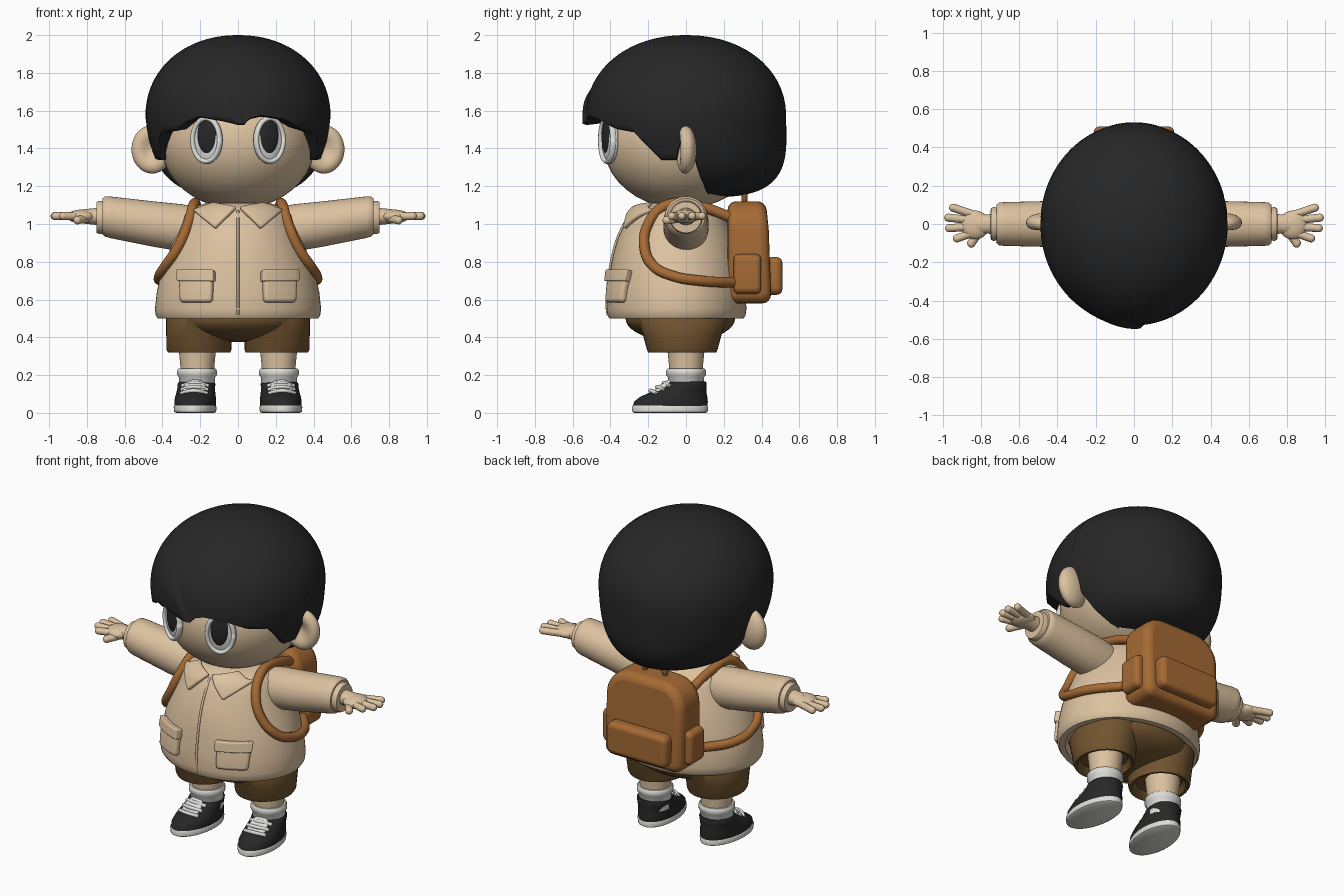
import bpy, bmesh, math
from mathutils import Vector, Matrix

if "Cube" in bpy.data.objects:
    bpy.data.objects.remove(bpy.data.objects["Cube"])


def material(name, r, g, b):
    m = bpy.data.materials.new(name)
    m.use_nodes = True
    m.diffuse_color = (r, g, b, 1)
    m.node_tree.nodes["Principled BSDF"].inputs["Base Color"].default_value = (r, g, b, 1)
    return m


TAN = material("warm tan", .72, .54, .35)
BLACK = material("soft black", .02, .02, .02)
WHITE = material("off white", .72, .72, .69)
BROWN = material("dark brown", .17, .09, .03)
LEATHER = material("leather orange", .38, .145, .035)


def finish(name, bm, mat, angle=50):
    bmesh.ops.remove_doubles(bm, verts=bm.verts, dist=1e-5)
    bmesh.ops.recalc_face_normals(bm, faces=bm.faces)
    me = bpy.data.meshes.new(name)
    bm.to_mesh(me)
    bm.free()
    me.materials.append(mat)
    me.shade_smooth()
    me.set_sharp_from_angle(angle=math.radians(angle))
    ob = bpy.data.objects.new(name, me)
    bpy.context.collection.objects.link(ob)
    return ob


def skin_rings(bm, rings):
    """Bridge equal rings of points into a closed tube."""
    rows = [[bm.verts.new(p) for p in ring] for ring in rings]
    n = len(rows[0])
    for a, b in zip(rows, rows[1:]):
        for i in range(n):
            j = (i + 1) % n
            bm.faces.new((a[i], a[j], b[j], b[i]))
    bm.faces.new(rows[0])
    bm.faces.new(rows[-1])


def loft(name, rings, mat, axis="z", n=40):
    """Ellipses (position, centre u, centre v, radius u, radius v) along an axis."""
    loops = []
    for w, cu, cv, ru, rv in rings:
        loop = []
        for i in range(n):
            t = math.tau * i / n
            u, v = cu + ru * math.cos(t), cv + rv * math.sin(t)
            loop.append((u, v, w) if axis == "z" else (w, u, v))
        loops.append(loop)
    bm = bmesh.new()
    skin_rings(bm, loops)
    return finish(name, bm, mat)


def ellipsoid(name, c, r, mat, rot=(0, 0, 0)):
    bm = bmesh.new()
    bmesh.ops.create_uvsphere(bm, u_segments=36, v_segments=20, radius=1)
    bmesh.ops.scale(bm, vec=r, verts=bm.verts)
    ob = finish(name, bm, mat)
    ob.location, ob.rotation_euler = c, rot
    return ob


def tube(name, pts, radius, mat):
    cu = bpy.data.curves.new(name, "CURVE")
    cu.dimensions = "3D"
    cu.bevel_depth, cu.bevel_resolution, cu.resolution_u = radius, 4, 8
    cu.use_fill_caps = True
    sp = cu.splines.new("BEZIER")
    sp.bezier_points.add(len(pts) - 1)
    for bp, p in zip(sp.bezier_points, pts):
        bp.co = p
        bp.handle_left_type = bp.handle_right_type = "AUTO"
    cu.materials.append(mat)
    ob = bpy.data.objects.new(name, cu)
    bpy.context.collection.objects.link(ob)
    return ob


def interp(table, t):
    for a, b in zip(table, table[1:]):
        if t <= b[0]:
            f = max(0, (t - a[0]) / (b[0] - a[0]))
            return [p + (q - p) * f for p, q in zip(a[1:], b[1:])]
    return list(table[-1][1:])


def bevel(ob, width, segments=3):
    m = ob.modifiers.new("soft edges", "BEVEL")
    m.width, m.segments, m.limit_method, m.angle_limit = width, segments, "ANGLE", math.radians(40)


def block(name, c, w, d, h, r_top, r_low, mat, soft):
    """Upright slab with rounded corners, thick along y."""
    pts = []
    for sx, sz, a0, r in ((1, 1, 0, r_top), (-1, 1, 90, r_top), (-1, -1, 180, r_low), (1, -1, 270, r_low)):
        for k in range(7):
            a = math.radians(a0 + 15 * k)
            pts.append((sx * (w / 2 - r) + r * math.cos(a), sz * (h / 2 - r) + r * math.sin(a)))
    bm = bmesh.new()
    skin_rings(bm, [[(c[0] + x, c[1] + y, c[2] + z) for x, z in pts] for y in (-d / 2, d / 2)])
    ob = finish(name, bm, mat)
    bevel(ob, soft, 4)
    return ob


# Jacket body
BODY = [(.515, .435, .365), (.55, .44, .37), (.64, .43, .365), (.75, .405, .352), (.84, .37, .335),
        (.92, .337, .312), (1, .305, .275), (1.05, .285, .25), (1.085, .25, .215), (1.11, .17, .16)]
CY = -.05
hem = [(.55, .38, .31), (.5, .39, .32), (.5, .425, .355)]
loft("jacket_body", [(z, 0, CY, rx, ry) for z, rx, ry in hem + BODY], TAN, n=64)


def front(x, z):
    rx, ry = interp(BODY, z)
    return CY - ry * math.sqrt(max(.02, 1 - (x / rx) ** 2))


def patch(name, corners, thick, lift, mat):
    """Four-cornered cloth piece laid on the jacket front."""
    a, b, c, d = [Vector(p) for p in corners]
    bm = bmesh.new()
    n = 8
    g = []
    for i in range(n + 1):
        u = i / n
        row = [a.lerp(b, u).lerp(d.lerp(c, u), j / n) for j in range(n + 1)]
        g.append([bm.verts.new((p.x, front(p.x, p.y) - lift, p.y)) for p in row])
    for i in range(n):
        for j in range(n):
            bm.faces.new((g[i][j], g[i + 1][j], g[i + 1][j + 1], g[i][j + 1]))
    ob = finish(name, bm, mat)
    m = ob.modifiers.new("thickness", "SOLIDIFY")
    m.thickness, m.offset = thick, 0
    bevel(ob, thick * .35)


tube("zip_seam", [(0, front(0, z) - .002, z) for z in (.52, .64, .75, .84, .92, 1, 1.07)], .007, TAN)

# Head
ellipsoid("head", (0, -.02, 1.43), (.41, .42, .35), TAN)

# Hair cap: lower edge height by angle from the front
side_edge = [(58, 1.49), (66, 1.41), (72, 1.345), (82, 1.345), (87, 1.46), (92, 1.46),
             (95, 1.27), (100, 1.18), (106, 1.14), (180, 1.14)]
right_edge = [(0, 1.53), (10, 1.55), (25, 1.57), (35, 1.54), (43, 1.5)] + side_edge
left_edge = [(0, 1.53), (4, 1.53), (7, 1.56), (15, 1.575), (30, 1.555), (43, 1.51)] + side_edge


def hair_point(a, z):
    u = (z - 1.57) / .43
    low = max(0, -u)
    e = 3 if u < 0 else 2.1
    f = max(0, 1 - abs(u) ** e) ** (1 / e)
    x = (.49 - .05 * low) * f * math.sin(a)
    gap = x - (.04 - .7 * (z - 1.54))
    if gap < 0 and math.cos(a) > 0:  # swept lock overlapping the fringe
        f += .035 * math.exp(-(gap / .15) ** 2) * min(1, max(0, (1.78 - z) / .12))
    return Vector((x, -.53 * f * math.cos(a) + .07 * low ** 2, z))


N, ROWS = 180, 32
rings = [[] for _ in range(ROWS + 2)]
for i in range(N):
    deg = 360 * i / N - 180
    edge = interp(left_edge if deg > 0 else right_edge, abs(deg))[0]
    end = math.acos(max(-1, (edge - 1.57) / .43))
    for k in range(ROWS):
        z = 1.57 + .43 * math.cos(end * (k + .25) / (ROWS - .75))
        rings[k].append(hair_point(math.radians(deg), z))
    p = rings[ROWS - 1][-1]
    rings[ROWS].append((p.x * .96, p.y * .96, p.z - .006))
    rings[ROWS + 1].append((p.x * .72, p.y * .72, p.z + .01))
bm = bmesh.new()
skin_rings(bm, rings)
finish("hair", bm, BLACK, 70)

# Shorts hips
ellipsoid("shorts_hips", (0, -.03, .5), (.375, .29, .125), BROWN)

for s, side in ((1, "left"), (-1, "right")):
    # Eyes
    turn = (0, 0, s * .42)
    ellipsoid(side + "_eye_white", (s * .165, -.402, 1.445), (.088, .028, .128), WHITE, turn)
    ellipsoid(side + "_eye_pupil", (s * .163, -.412, 1.462), (.06, .028, .103), BLACK, turn)
    bm = bmesh.new()
    rim = [[Vector(((.078 + .014 * math.cos(b)) * math.cos(a), .02 * math.sin(b),
                    (.114 + .014 * math.cos(b)) * math.sin(a))) for b in [math.tau * j / 10 for j in range(10)]]
           for a in [math.tau * i / 40 for i in range(41)]]
    skin_rings(bm, rim)
    ob = finish(side + "_eye_rim", bm, WHITE)
    ob.location, ob.rotation_euler = (s * .167, -.415, 1.445), turn

    # Ears, hollowed on the front
    ear = ellipsoid(side + "_ear", (s * .455, -.005, 1.395), (.11, .06, .128), TAN, (0, 0, s * .15))
    for v in ear.data.vertices:
        if v.co.y < 0:
            v.co.y += .055 * math.exp(-(v.co.x / .055) ** 2 - (v.co.z / .07) ** 2)

    # Collar and pockets
    patch(side + "_collar", [(s * .008, 1.085), (s * .12, .975), (s * .235, 1.07), (s * .13, 1.105)], .03, .008, TAN)
    patch(side + "_pocket", [(s * .135, .585), (s * .3, .585), (s * .305, .73), (s * .13, .73)], .05, .008, TAN)
    patch(side + "_pocket_flap", [(s * .125, .695), (s * .31, .695), (s * .31, .755), (s * .125, .755)], .055, .017, TAN)

    # Sleeve, cuff and hand
    loft(side + "_sleeve", [(s * x, 0, z, a, b) for x, z, a, b in (
        (.16, .97, .1, .11), (.3, .98, .12, .125), (.45, 1, .12, .12), (.68, 1.036, .114, .11),
        (.705, 1.04, .112, .106), (.718, 1.04, .1, .095), (.715, 1.04, .08, .08))], TAN, "x")
    loft(side + "_cuff", [(s * x, 0, 1.035, r, r) for x, r in (
        (.69, .085), (.735, .088), (.748, .082), (.75, .06))], TAN, "x")
    loft(side + "_wrist", [(s * x, 0, 1.04, a, b) for x, a, b in (
        (.7, .055, .05), (.77, .05, .043), (.83, .06, .036))], TAN, "x")
    ellipsoid(side + "_palm", (s * .83, -.005, 1.04), (.075, .075, .036), TAN)
    for k, (x, y) in enumerate(((.945, .085), (.97, .033), (.965, -.022), (.925, -.075))):
        tip = Vector((s * x, y, 1.042))
        tube(f"{side}_finger_{k + 1}", [(s * .83, y * .55, 1.04), tip], .021, TAN)
        ellipsoid(f"{side}_fingertip_{k + 1}", tip, (.022, .021, .021), TAN)
    tube(side + "_thumb", [(s * .8, -.03, 1.03), (s * .85, -.1, 1.02)], .022, TAN)
    ellipsoid(side + "_thumb_tip", (s * .85, -.1, 1.02), (.022, .024, .022), TAN)

    # Shorts leg, leg and sock
    loft(side + "_shorts_leg", [(z, s * x, -.02, a, b) for z, x, a, b in (
        (.36, .205, .13, .14), (.322, .205, .15, .165), (.32, .205, .165, .18), (.335, .207, .172, .187),
        (.42, .208, .172, .21), (.5, .2, .18, .24), (.55, .2, .15, .2))], BROWN)
    loft(side + "_leg", [(z, s * .215, 0, r, r) for z, r in ((.15, .088), (.25, .09), (.4, .105))], TAN)
    loft(side + "_sock", [(z, s * .217, 0, r, r) for z, r in (
        (.1, .095), (.19, .096), (.2, .105), (.225, .105), (.235, .098), (.235, .08))], WHITE)

    # Shoe with sole, tongue and laces
    shoe = [loft(side + "_sole", [(z, 0, -.085, a, b) for z, a, b in (
        (0, .1, .19), (.006, .11, .2), (.03, .113, .203), (.04, .107, .198))], WHITE),
        loft(side + "_shoe_upper", [(z, 0, y, a, b) for z, y, a, b in (
            (.03, -.085, .108, .198), (.06, -.08, .11, .196), (.085, -.065, .107, .178), (.105, -.045, .103, .154),
            (.13, -.015, .1, .125), (.155, .002, .1, .108), (.165, .005, .092, .1))], BLACK),
        ellipsoid(side + "_shoe_tongue", (0, 0, 0), (.06, .085, .02), WHITE, (.7, 0, 0))]
    for k in range(3):
        y, z = -.18 + k * .035, .118 + k * .02
        shoe.append(tube(f"{side}_lace_{k + 1}", [(-.07, y + .02, z - .015), (0, y - .008, z), (.07, y + .02, z - .015)], .011, WHITE))
    place = Matrix.Translation((s * .22, 0, 0)) @ Matrix.Rotation(s * .08, 4, "Z")
    shoe[2].location = (0, -.135, .125)
    for ob in shoe:
        ob.matrix_world = place @ Matrix.LocRotScale(ob.location, ob.rotation_euler, None)

    # Shoulder strap and pack side pocket
    tube(side + "_strap", [(s * x, y, z) for x, y, z in (
        (.2, .25, 1.03), (.22, .08, 1.09), (.235, -.1, 1.1), (.265, -.2, 1), (.315, -.22, .88),
        (.385, -.17, .775), (.415, -.07, .725), (.405, .07, .7), (.26, .28, .69))], .028, LEATHER)
    block(side + "_pack_pocket", (s * .265, .325, .735), .1, .145, .21, .035, .035, LEATHER, .025)

# Backpack
pack = block("backpack", (0, .335, .85), .54, .23, .54, .15, .06, LEATHER, .045)
for v in pack.data.vertices:
    v.co.y -= max(0, v.co.z - .85) * .1 if v.co.y > .335 else 0
block("pack_front_pocket", (0, .465, .725), .42, .09, .2, .04, .04, LEATHER, .03)
tube("pack_handle", [(-.07, .31, 1.09), (-.06, .31, 1.15), (.06, .31, 1.15), (.07, .31, 1.09)], .016, BROWN)
